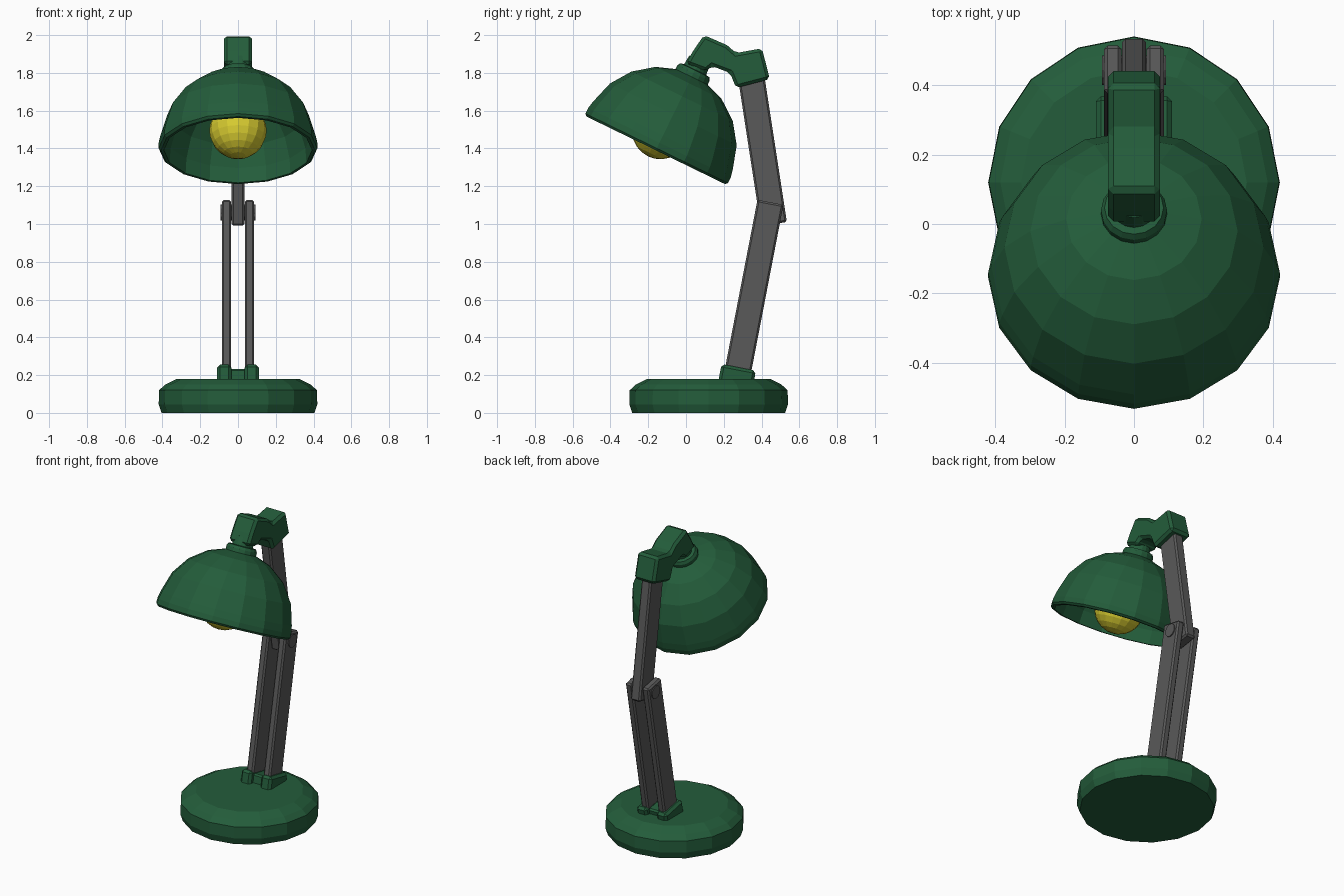
import bpy, bmesh, math
from mathutils import Vector

if "Cube" in bpy.data.objects:
    bpy.data.objects.remove(bpy.data.objects["Cube"])


def material(name, rgb):
    m = bpy.data.materials.new(name)
    m.diffuse_color = (*rgb, 1)
    m.use_nodes = True
    m.node_tree.nodes["Principled BSDF"].inputs["Base Color"].default_value = m.diffuse_color
    return m


GREEN = material("dark green", (0.017, 0.108, 0.043))
GRAY = material("dark gray", (0.10, 0.10, 0.10))
YELLOW = material("bulb yellow", (0.68, 0.60, 0.03))
TILT = -math.radians(26)
RIM = Vector((0, -0.16, 1.39))
AXIS = Vector((0, math.sin(-TILT), math.cos(TILT)))


def finish(name, bm, mat, loc=(0, 0, 0), rx=0, bevel=0):
    bmesh.ops.remove_doubles(bm, verts=bm.verts, dist=1e-5)
    bmesh.ops.recalc_face_normals(bm, faces=bm.faces)
    me = bpy.data.meshes.new(name)
    bm.to_mesh(me)
    bm.free()
    me.materials.append(mat)
    ob = bpy.data.objects.new(name, me)
    bpy.context.collection.objects.link(ob)
    ob.location = loc
    ob.rotation_euler.x = rx
    if bevel:
        b = ob.modifiers.new("bevel", 'BEVEL')
        b.width, b.segments = bevel, 1
        b.limit_method = 'ANGLE'
    return ob


def lathe(name, profile, mat, loc=(0, 0, 0), rx=0, n=16):
    bm = bmesh.new()
    rings = [[bm.verts.new((r * math.cos(2 * math.pi * i / n),
                            r * math.sin(2 * math.pi * i / n), z)) for i in range(n)]
             for r, z in profile]
    for a, b in zip(rings, rings[1:]):
        for i in range(n):
            j = (i + 1) % n
            bm.faces.new((a[i], a[j], b[j], b[i]))
    return finish(name, bm, mat, loc, rx)


def box(name, size, mat, loc, rx=0, bevel=0.01):
    bm = bmesh.new()
    bmesh.ops.create_cube(bm, size=1)
    bmesh.ops.scale(bm, vec=size, verts=bm.verts)
    return finish(name, bm, mat, loc, rx, bevel)


def bar(name, x, width, depth, p, q):
    """Bar in the side plane from (y, z) p to q."""
    d = Vector(q) - Vector(p)
    mid = (Vector(p) + Vector(q)) / 2
    return box(name, (width, depth, d.length), GRAY, (x, mid.x, mid.y),
               -math.atan2(d.x, d.y))


def arc(radius, z0, degrees):
    return [(radius * math.cos(math.radians(a)), z0 + radius * math.sin(math.radians(a)))
            for a in degrees]


# round foot
lathe("base", [(0, 0), (0.405, 0), (0.42, 0.045), (0.418, 0.12), (0.385, 0.15),
               (0.325, 0.18), (0, 0.18)], GREEN, (0, 0.12, 0))

# twin lower arms with their sockets
for side, s in (("left", -1), ("right", 1)):
    box(side + "_socket", (0.075, 0.185, 0.13), GREEN, (s * 0.0725, 0.267, 0.177),
        -math.radians(11), 0.015)
    bar(side + "_lower_arm", s * 0.061, 0.05, 0.14, (0.265, 0.17), (0.447, 1.115))
box("socket_bridge", (0.09, 0.12, 0.10), GREEN, (0, 0.267, 0.175), -math.radians(11))

# elbow pin and upper arm
pin = lathe("elbow_pin", [(0, -0.092), (0.042, -0.092), (0.042, 0.092), (0, 0.092)],
            GRAY, (0, 0.443, 1.06), 0, 12)
pin.rotation_euler.y = math.pi / 2
bar("upper_arm", 0, 0.07, 0.14, (0.465, 1.0), (0.345, 1.78))

# hooked neck: side profile extruded across x
hook = [(0.095, 2.0), (0.217, 1.947), (0.265, 1.905), (0.402, 1.93), (0.444, 1.767),
        (0.265, 1.72), (0.233, 1.80), (0.138, 1.836), (0.106, 1.81), (0.0, 1.85),
        (0.037, 1.915)]
bm = bmesh.new()
face = bm.faces.new([bm.verts.new((-0.075, y, z)) for y, z in hook])
ext = bmesh.ops.extrude_face_region(bm, geom=[face])
bmesh.ops.translate(bm, vec=(0.15, 0, 0),
                    verts=[v for v in ext["geom"] if isinstance(v, bmesh.types.BMVert)])
finish("neck_hook", bm, GREEN, bevel=0.016)

# collar between hook and shade
lathe("collar", [(0, 0.41), (0.095, 0.41), (0.095, 0.455), (0.085, 0.472), (0.065, 0.475),
                 (0.06, 0.53), (0, 0.53)], GREEN, RIM, TILT)

# hollow dome shade with a lipped rim
outer = [(0.408, 0), (0.42, 0.012), (0.42, 0.045)] + arc(0.415, 0.03, (8, 26, 44, 62, 78, 90))
inner = arc(0.39, 0.03, (90, 78, 62, 44, 26, 8)) + [(0.392, 0), (0.408, 0)]
lathe("shade", outer + inner, GREEN, RIM, TILT)

# bulb and its holder
lathe("bulb", arc(0.152, 0, range(-90, 61, 15)) + [(0.06, 0.17), (0.06, 0.2), (0, 0.2)],
      YELLOW, (0, -0.135, 1.495), TILT)
lathe("bulb_holder", [(0, 0.27), (0.07, 0.27), (0.07, 0.42), (0, 0.42)], GREEN, RIM, TILT)
